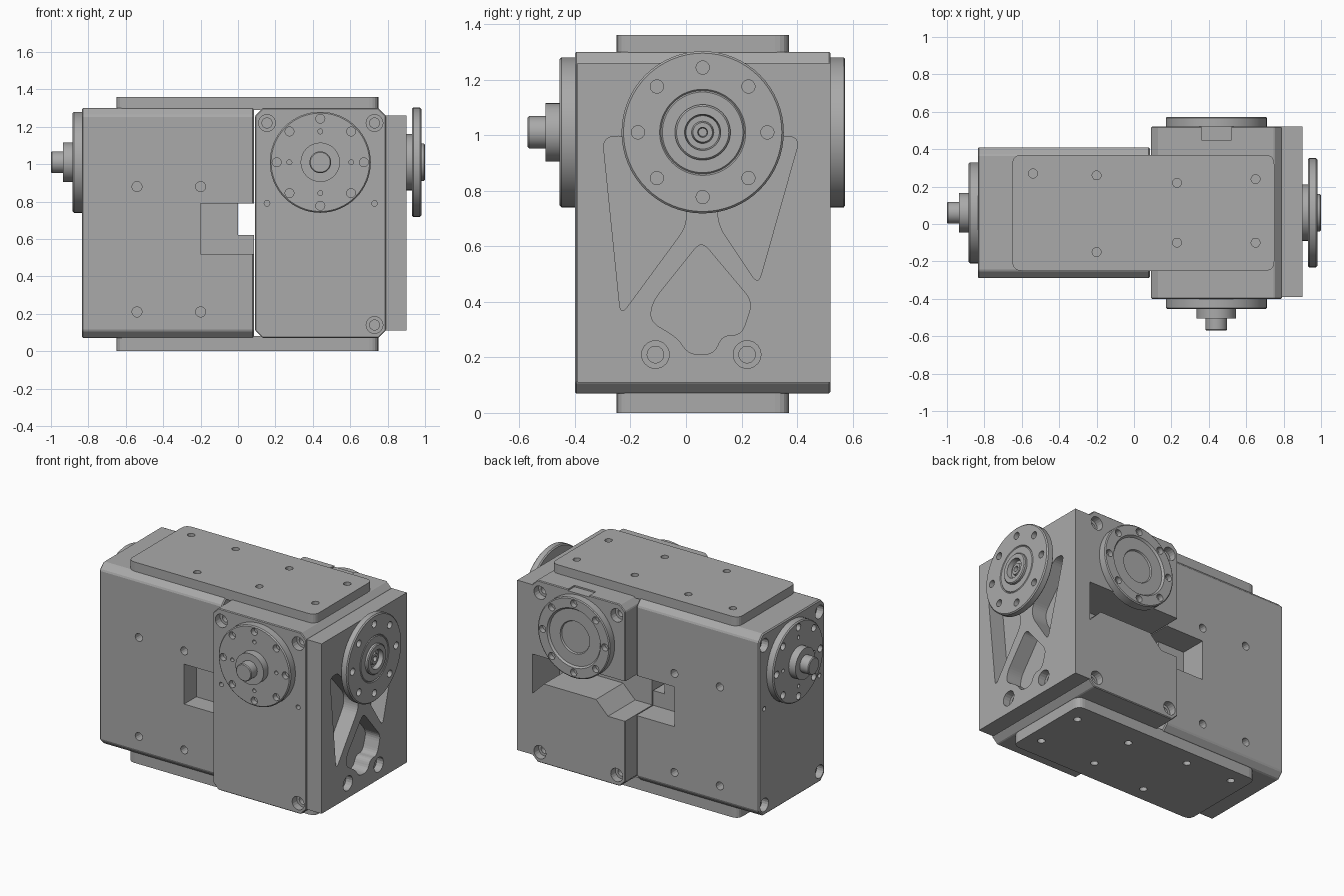
import bpy, bmesh, math
from mathutils import Vector

if "Cube" in bpy.data.objects:
    bpy.data.objects.remove(bpy.data.objects["Cube"])

grey = bpy.data.materials.new("machined_grey")
grey.use_nodes = True
GREY = (0.4, 0.4, 0.4, 1)
grey.diffuse_color = GREY
grey.node_tree.nodes["Principled BSDF"].inputs["Base Color"].default_value = GREY


def finish(name, bm):
    bmesh.ops.recalc_face_normals(bm, faces=bm.faces)
    mesh = bpy.data.meshes.new(name)
    bm.to_mesh(mesh)
    bm.free()
    mesh.materials.append(grey)
    ob = bpy.data.objects.new(name, mesh)
    bpy.context.collection.objects.link(ob)
    return ob


def rounded(points, r, n=5):
    """Round each corner of a polygon; n=1 gives a plain chamfer."""
    out = []
    pts = [Vector(p) for p in points]
    for i, p in enumerate(pts):
        a, b = pts[i - 1] - p, pts[(i + 1) % len(pts)] - p
        a = p + a.normalized() * min(r, a.length * 0.45)
        b = p + b.normalized() * min(r, b.length * 0.45)
        for k in range(n + 1):
            t = k / n
            out.append(a * (1 - t) ** 2 + p * 2 * t * (1 - t) + b * t * t)
    return out


def rect(a0, a1, b0, b1):
    return [(a0, b0), (a1, b0), (a1, b1), (a0, b1)]


def prism(name, outline, axis, lo, hi, bevel=0):
    """Extrude a 2D outline along the x, y or z axis."""
    bm = bmesh.new()

    def vert(p, t):
        co = [p[0], p[1]]
        co.insert("xyz".index(axis), t)
        return bm.verts.new(co)

    low = [vert(p, lo) for p in outline]
    high = [vert(p, hi) for p in outline]
    bm.faces.new(low)
    bm.faces.new(high)
    for i in range(len(low)):
        bm.faces.new((low[i - 1], low[i], high[i], high[i - 1]))
    bmesh.ops.recalc_face_normals(bm, faces=bm.faces)
    if bevel:
        bmesh.ops.bevel(bm, geom=bm.edges[:], offset=bevel, segments=1, affect='EDGES')
    return finish(name, bm)


def lathe(name, profile, loc, direction, steps=64):
    """Revolve (radius, height) points around a direction."""
    bm = bmesh.new()
    vs = [bm.verts.new((r, 0, h)) for r, h in profile]
    es = [bm.edges.new(pair) for pair in zip(vs, vs[1:])]
    bmesh.ops.spin(bm, geom=vs + es, cent=(0, 0, 0), axis=(0, 0, 1),
                   angle=math.tau, steps=steps)
    bmesh.ops.remove_doubles(bm, verts=bm.verts, dist=1e-4)
    rot = Vector(direction).to_track_quat('Z', 'Y').to_matrix().to_4x4()
    bmesh.ops.transform(bm, matrix=rot, verts=bm.verts)
    bmesh.ops.translate(bm, vec=loc, verts=bm.verts)
    return finish(name, bm)


def cut(ob, cutters):
    """Subtract each cutter, then throw it away."""
    for c in cutters:
        mod = ob.modifiers.new("cut", 'BOOLEAN')
        mod.object, mod.operation, mod.solver = c, 'DIFFERENCE', 'EXACT'
    deps = bpy.context.evaluated_depsgraph_get()
    mesh = bpy.data.meshes.new_from_object(ob.evaluated_get(deps))
    ob.modifiers.clear()
    ob.data = mesh
    for c in cutters:
        bpy.data.objects.remove(c)


def hole(loc, direction, r, depth=0.08):
    return lathe("hole", [(0, -depth), (r, -depth), (r, 0.03), (0, 0.03)], loc, direction, 14)


def counterbore(loc, direction, r=0.045):
    return lathe("bore", [(0, -0.14), (r * 0.6, -0.14), (r * 0.6, -0.05), (r, -0.05),
                          (r, 0.03), (0, 0.03)], loc, direction, 18)


def smooth(ob):
    bpy.ops.object.select_all(action='DESELECT')
    bpy.context.view_layer.objects.active = ob
    ob.select_set(True)
    bpy.ops.object.shade_smooth_by_angle(angle=math.radians(30))


FRONT, BACK, LEFT, RIGHT = (0, -1, 0), (0, 1, 0), (1, 0, 0), (-1, 0, 0)
AXLE_Z, AXLE_X, AXLE_Y = 1.01, 0.44, 0.06

# Wide housing with side pockets and a window
wide = prism("wide_housing", rounded(rect(-0.29, 0.41, 0.07, 1.30), 0.04, 1),
             'x', -0.835, 0.085, 0.007)
cuts = [prism("pocket", rect(-0.2, 0.2, 0.52, 0.79), 'y', -0.5, -0.16),
        prism("pocket", rect(-0.2, 0.2, 0.52, 0.79), 'y', 0.23, 0.6),
        prism("window", rect(0.0, 0.2, 0.62, 0.79), 'y', -0.6, 0.7)]
for x in (-0.54, -0.2):
    for z in (0.21, 0.88):
        cuts += [hole((x, -0.29, z), FRONT, 0.027), hole((x, 0.41, z), BACK, 0.027)]
for y in (-0.235, 0.355):
    cuts += [counterbore((-0.835, y, z), RIGHT) for z in (0.14, 1.22)]
    cuts.append(hole((-0.835, y, 0.79), RIGHT, 0.015))
cut(wide, cuts)

# Deep housing with a stepped notch across its back
deep = prism("deep_housing", rounded(rect(0.092, 0.79, 0.07, 1.30), 0.04, 1),
             'y', -0.40, 0.52, 0.005)
notch = [(0, 0.79), (0.85, 0.79), (0.85, 0.52), (0.79, 0.52), (0.7, 0.61),
         (0.31, 0.61), (0.22, 0.52), (0, 0.52)]
cuts = [prism("notch", notch, 'y', 0.23, 0.7),
        prism("slot", rect(0.36, 0.52, 0.45, 0.6), 'z', 1.29, 1.4)]
for x in (0.155, 0.73):
    cuts += [counterbore((x, 0.52, z), BACK) for z in (0.14, 1.22)]
    cuts += [counterbore((x, -0.40, z), FRONT) for z in (0.14, 1.22) if x > 0.5 or z > 1]
    cuts.append(hole((x, -0.40, 0.79), FRONT, 0.015))
cut(deep, cuts)

# Side bracket with weight saving openings
bracket = prism("side_bracket", rect(-0.39, 0.52, 0.11, 1.26), 'x', 0.785, 0.90)
openings = [
    [(-0.30, 0.99), (-0.22, 1.0), (0.0, 0.75), (0.0, 0.67), (-0.235, 0.35)],
    [(0.41, 0.99), (0.33, 1.0), (0.11, 0.75), (0.12, 0.67), (0.26, 0.46)],
    [(0.055, 0.62), (0.24, 0.40), (0.20, 0.28), (0.13, 0.28), (0.10, 0.21),
     (0.01, 0.21), (-0.03, 0.27), (-0.13, 0.33), (-0.12, 0.40)],
]
cuts = [prism("opening", rounded(o, 0.04), 'x', 0.792, 1.0) for o in openings]
cuts += [counterbore((0.90, y, 0.21), LEFT, 0.05) for y in (-0.11, 0.22)]
cut(bracket, cuts)

# Top and bottom mounting pads
spots = [(-0.54, 0.27), (-0.2, 0.26), (0.23, 0.22), (0.65, 0.24),
         (-0.2, -0.15), (0.23, -0.1), (0.65, -0.1)]
for name, lo, hi, face, up in (("top_pad", 1.29, 1.36, 1.36, 1),
                               ("bottom_pad", 0, 0.08, 0, -1)):
    pad = prism(name, rounded(rect(-0.65, 0.75, -0.25, 0.37), 0.05), 'z', lo, hi)
    cut(pad, [hole((x, y, face), (0, 0, up), 0.024, 0.05) for x, y in spots])


# Output discs with a ring of screw holes
def disc(name, profile, loc, direction, ring, face, small=0):
    ob = lathe(name, profile, loc, direction)
    d = Vector(direction)
    side = d.cross(Vector((0, 0, 1)))
    drills = []
    for i in range(8):
        a = i * math.tau / 8
        out = side * math.cos(a) + Vector((0, 0, math.sin(a)))
        drills.append(hole(Vector(loc) + d * face + out * ring, d, 0.024, 0.035))
        if small and i % 2 == 0:
            drills.append(hole(Vector(loc) + d * face + out * small, d, 0.013, 0.035))
    cut(ob, drills)
    smooth(ob)


shaft_disc = [(0, -0.01), (0.27, -0.01), (0.27, 0.048), (0.263, 0.055), (0.105, 0.055),
              (0.105, 0.105), (0.058, 0.105), (0.058, 0.165), (0.053, 0.17), (0, 0.17)]
idler_disc = [(0, -0.01), (0.27, -0.01), (0.27, 0.048), (0.263, 0.053), (0.2, 0.053),
              (0.19, 0.04), (0.11, 0.04), (0.105, 0.03), (0, 0.03)]
bracket_disc = [(0, -0.01), (0.15, -0.01), (0.15, 0.03), (0.285, 0.03), (0.292, 0.037),
                (0.292, 0.073), (0.285, 0.08), (0.155, 0.08), (0.15, 0.075), (0.145, 0.08),
                (0.1, 0.08), (0.1, 0.094), (0.094, 0.1), (0.065, 0.1), (0.06, 0.07),
                (0.04, 0.07), (0.035, 0.085), (0.018, 0.085), (0.015, 0.06), (0, 0.06)]
disc("front_drive_disc", shaft_disc, (AXLE_X, -0.40, AXLE_Z), FRONT, 0.233, 0.055, 0.165)
disc("right_drive_disc", shaft_disc, (-0.83, AXLE_Y, AXLE_Z), RIGHT, 0.233, 0.055, 0.165)
disc("back_idler_disc", idler_disc, (AXLE_X, 0.52, AXLE_Z), BACK, 0.233, 0.053)
disc("bracket_disc", bracket_disc, (0.90, AXLE_Y, AXLE_Z), LEFT, 0.233, 0.08)
